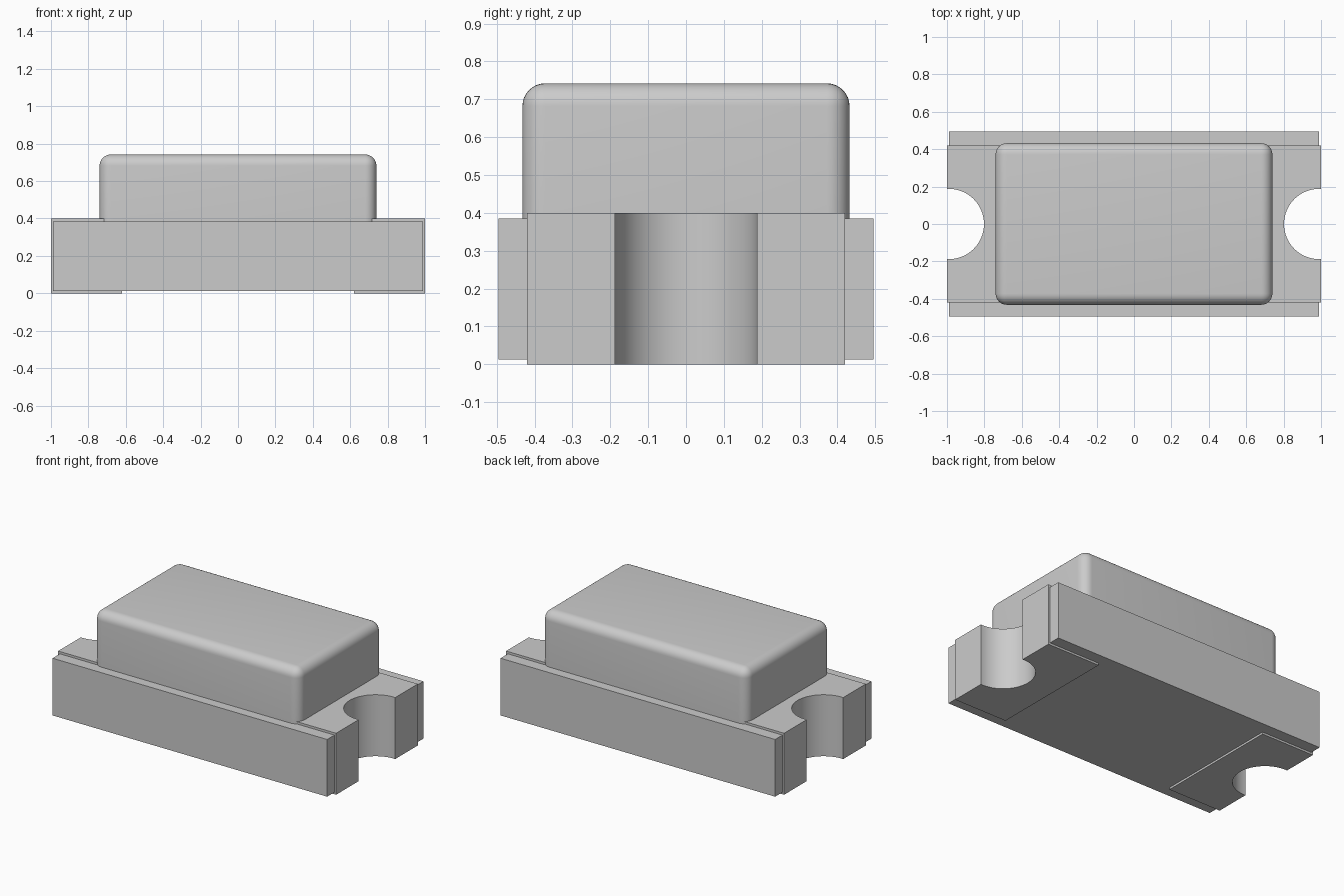
import bpy, bmesh, math

cube = bpy.data.objects.get("Cube")
if cube:
    bpy.data.objects.remove(cube, do_unlink=True)

grey = bpy.data.materials.new("light_grey")
grey.use_nodes = True
colour = (0.6, 0.6, 0.6, 1)
grey.diffuse_color = colour
grey.node_tree.nodes["Principled BSDF"].inputs["Base Color"].default_value = colour


def finish(name, bm):
    bmesh.ops.recalc_face_normals(bm, faces=bm.faces)
    mesh = bpy.data.meshes.new(name)
    bm.to_mesh(mesh)
    bm.free()
    mesh.materials.append(grey)
    obj = bpy.data.objects.new(name, mesh)
    bpy.context.collection.objects.link(obj)
    bpy.ops.object.select_all(action='DESELECT')
    obj.select_set(True)
    bpy.context.view_layer.objects.active = obj
    bpy.ops.object.shade_smooth_by_angle(angle=math.radians(30))
    return obj


def prism(name, outline, bottom, top):
    bm = bmesh.new()
    face = bm.faces.new([bm.verts.new((x, y, bottom)) for x, y in outline])
    moved = bmesh.ops.extrude_face_region(bm, geom=[face])["geom"]
    verts = [v for v in moved if isinstance(v, bmesh.types.BMVert)]
    bmesh.ops.translate(bm, verts=verts, vec=(0, 0, top - bottom))
    return finish(name, bm)


def notched_end(side, end, half_width, radius, steps=32):
    """Outline of one end, from -y to +y, with a round notch in it."""
    centre = 0.99
    reach = math.acos((end - centre) / radius)
    arc = []
    for i in range(steps + 1):
        a = -reach + 2 * reach * i / steps
        # sweep through the inner side of the notch circle
        b = math.pi + (math.pi - reach) * (1 - 2 * i / steps)
        arc.append((side * (centre + radius * math.cos(b)), radius * math.sin(b)))
    return [(side * end, -half_width)] + arc + [(side * end, half_width)]


# Circuit board, cut back behind the terminal notches
right_end = notched_end(1, 0.988, 0.495, 0.2)
left_end = notched_end(-1, 0.988, 0.495, 0.2)
prism("board", right_end + left_end[::-1], 0.013, 0.385)

# End terminals with half-round notches
for name, side in (("left_terminal", 1), ("right_terminal", -1)):
    outline = notched_end(side, 1.0, 0.42, 0.188)
    prism(name, outline + [(side * 0.62, 0.42), (side * 0.62, -0.42)], 0, 0.4)

# Rounded lens block, square at its base
bm = bmesh.new()
bmesh.ops.create_cube(bm, size=1)
bmesh.ops.scale(bm, verts=bm.verts, vec=(1.48, 0.864, 0.357))
bmesh.ops.translate(bm, verts=bm.verts, vec=(0, 0, 0.5635))
edges = [e for e in bm.edges if max(v.co.z for v in e.verts) > 0.6]
bmesh.ops.bevel(bm, geom=edges, offset=0.06, offset_type='OFFSET',
                segments=8, profile=0.5, affect='EDGES')
finish("lens", bm)
